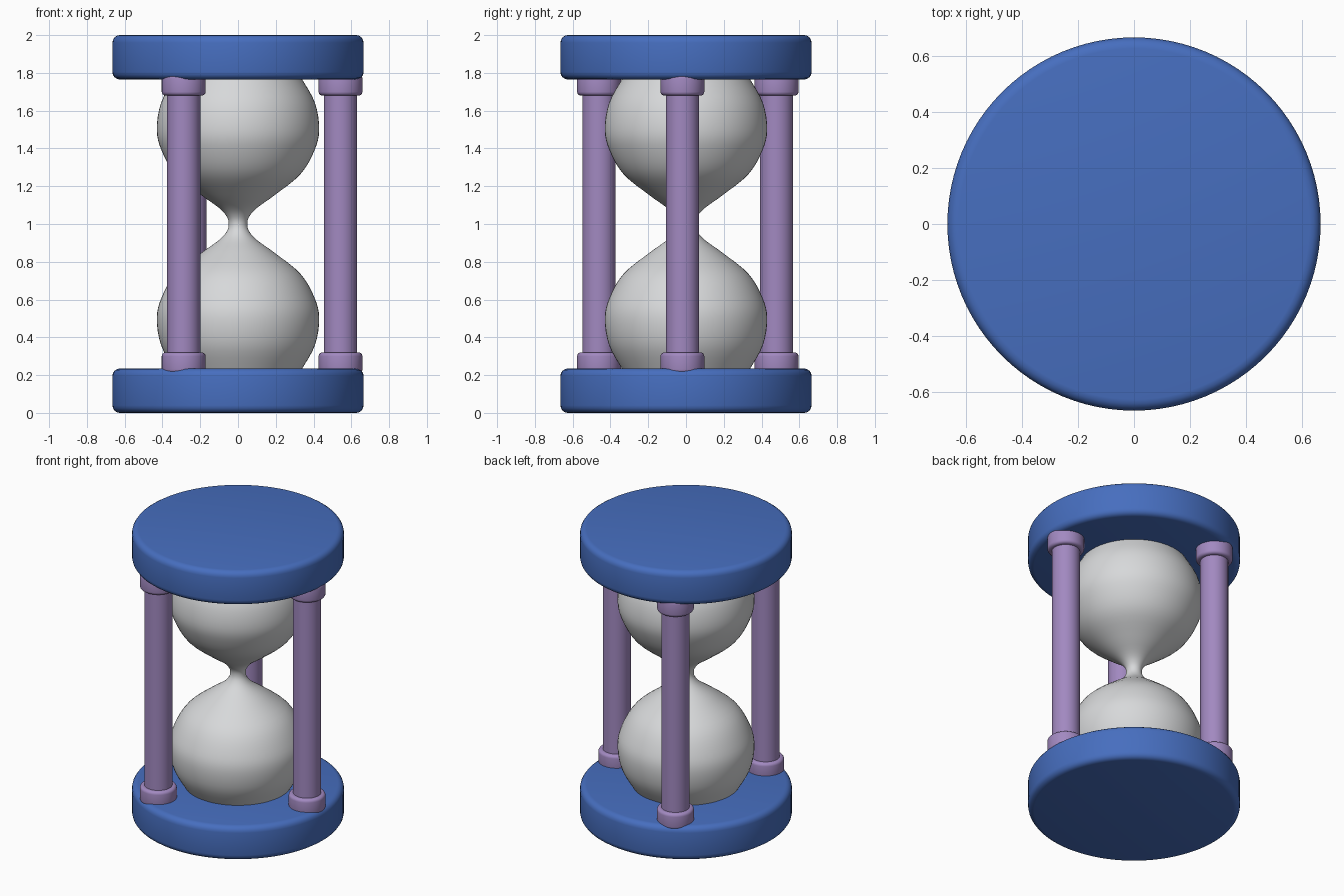
import bpy, bmesh, math

if "Cube" in bpy.data.objects:
    bpy.data.objects.remove(bpy.data.objects["Cube"])


def material(name, rgb):
    m = bpy.data.materials.new(name)
    m.diffuse_color = (*rgb, 1)
    m.use_nodes = True
    m.node_tree.nodes["Principled BSDF"].inputs["Base Color"].default_value = m.diffuse_color
    return m


BLUE = material("blue", (0.062, 0.156, 0.52))
PURPLE = material("purple", (0.36, 0.25, 0.53))
GLASS = material("pale_grey", (0.68, 0.69, 0.70))


def finish(ob, name, mat):
    ob.name = name
    ob.data.materials.append(mat)
    bpy.ops.object.select_all(action='DESELECT')
    ob.select_set(True)
    bpy.context.view_layer.objects.active = ob
    bpy.ops.object.shade_smooth_by_angle(angle=math.radians(40))


def disc(name, mat, radius, z0, z1, x=0, y=0, bevel=0, sides=64):
    bpy.ops.mesh.primitive_cylinder_add(vertices=sides, radius=radius, depth=z1 - z0,
                                        location=(x, y, (z0 + z1) / 2))
    ob = bpy.context.object
    if bevel:
        # round only the rims
        bm = bmesh.new()
        bm.from_mesh(ob.data)
        rims = [e for e in bm.edges if abs(e.verts[0].co.z - e.verts[1].co.z) < 1e-5]
        bmesh.ops.bevel(bm, geom=rims, offset=bevel, segments=4, profile=0.5, affect='EDGES')
        bm.to_mesh(ob.data)
        bm.free()
    finish(ob, name, mat)


def catmull(pts, steps):
    # smooth curve through the profile points
    ext = [pts[0]] + pts + [pts[-1]]
    out = []
    for a, b, c, d in zip(ext, ext[1:], ext[2:], ext[3:]):
        for i in range(steps):
            t = i / steps
            out.append([0.5 * (2 * q + (r - p) * t + (2 * p - 5 * q + 4 * r - s) * t * t
                               + (3 * q - p - 3 * r + s) * t ** 3)
                        for p, q, r, s in zip(a, b, c, d)])
    return out + [list(pts[-1])]


# End plates
disc("bottom_plate", BLUE, 0.665, 0.0, 0.235, bevel=0.04, sides=96)
disc("top_plate", BLUE, 0.665, 1.765, 2.0, bevel=0.04, sides=96)

# Posts with collars at both ends
for i in range(3):
    a = math.radians(-2 + 120 * i)
    x, y = 0.543 * math.cos(a), 0.543 * math.sin(a)
    disc(f"post_{i + 1}", PURPLE, 0.088, 0.21, 1.79, x, y, sides=48)
    disc(f"lower_collar_{i + 1}", PURPLE, 0.116, 0.21, 0.32, x, y, bevel=0.02, sides=48)
    disc(f"upper_collar_{i + 1}", PURPLE, 0.116, 1.68, 1.79, x, y, bevel=0.02, sides=48)

# Glass: half profile mirrored about the neck, then spun
half = [(0.315, 0.2), (0.34, 0.235), (0.408, 0.36), (0.43, 0.5), (0.405, 0.61),
        (0.332, 0.735), (0.2, 0.843), (0.1, 0.915), (0.06, 0.96)]
profile = catmull(half + [(0.049, 1.0)] + [(r, 2 - z) for r, z in reversed(half)], 4)
bm = bmesh.new()
N = 64
rings = [[bm.verts.new((r * math.cos(2 * math.pi * k / N), r * math.sin(2 * math.pi * k / N), z))
          for k in range(N)] for r, z in profile]
for lo, hi in zip(rings, rings[1:]):
    for k in range(N):
        j = (k + 1) % N
        bm.faces.new((lo[k], lo[j], hi[j], hi[k]))
bm.faces.new(rings[0][::-1])
bm.faces.new(rings[-1])
mesh = bpy.data.meshes.new("glass")
bm.to_mesh(mesh)
bm.free()
glass = bpy.data.objects.new("glass", mesh)
bpy.context.collection.objects.link(glass)
finish(glass, "glass", GLASS)
